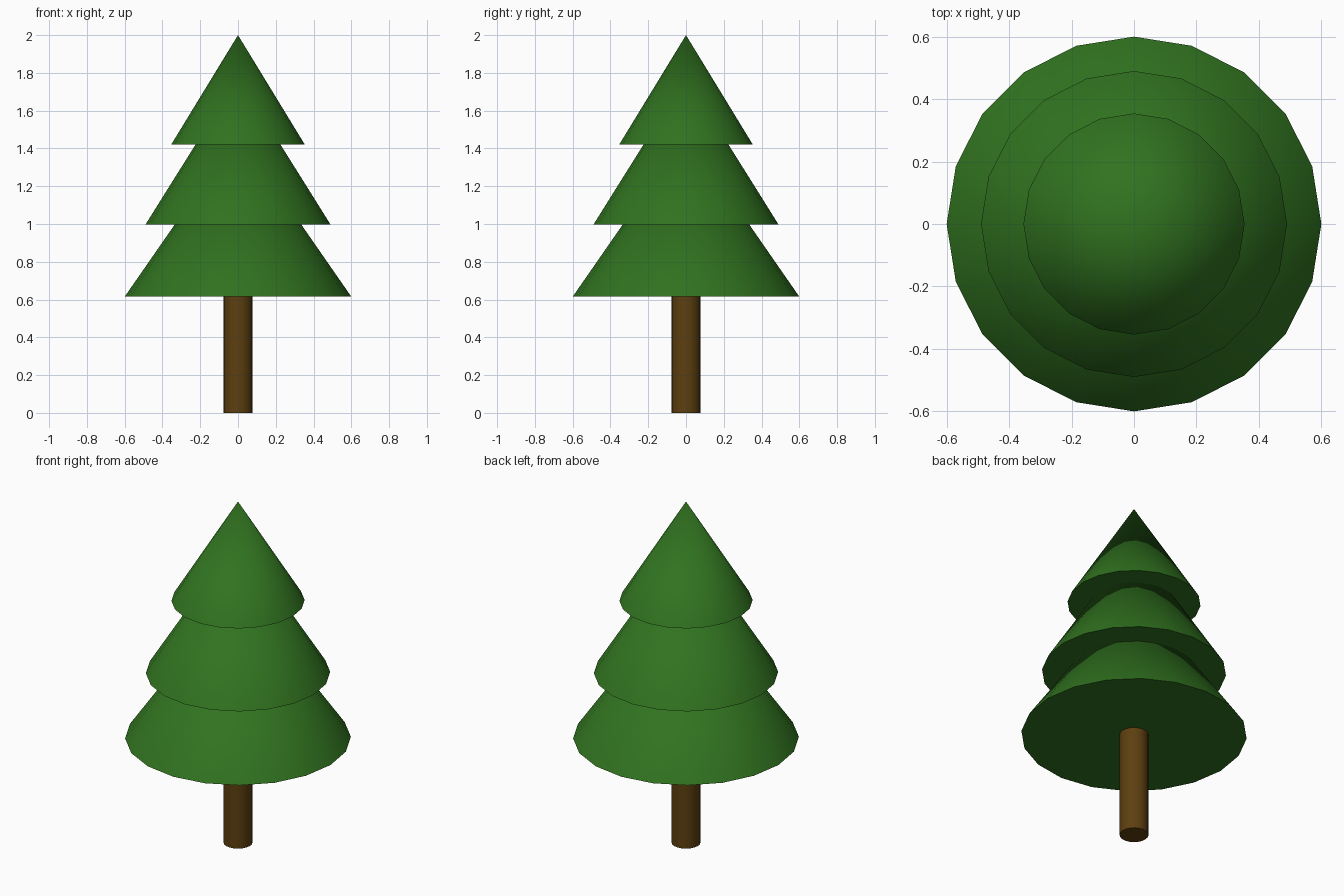
import bpy, math

if "Cube" in bpy.data.objects:
    bpy.data.objects.remove(bpy.data.objects["Cube"])

def material(name, color):
    m = bpy.data.materials.new(name)
    m.diffuse_color = color
    m.use_nodes = True
    m.node_tree.nodes["Principled BSDF"].inputs["Base Color"].default_value = m.diffuse_color
    return m

green = material("foliage_green", (0.03, 0.17, 0.014, 1))
brown = material("trunk_brown", (0.11, 0.05, 0.005, 1))

def add_cone(name, r_bottom, r_top, z0, z1, mat):
    bpy.ops.mesh.primitive_cone_add(vertices=20, radius1=r_bottom, radius2=r_top,
                                    depth=z1 - z0, location=(0, 0, (z0 + z1) / 2))
    obj = bpy.context.object
    obj.name = name
    obj.data.materials.append(mat)
    # smooth sides, crisp rims
    bpy.ops.object.shade_smooth_by_angle(angle=math.radians(30))
    return obj

# trunk, just entering the lowest tier
add_cone("trunk", 0.077, 0.077, 0.0, 0.63, brown)

# stacked foliage tiers: name, radius, base height, tip height
for name, r, z0, z1 in (("lower_foliage", 0.60, 0.615, 1.48),
                        ("middle_foliage", 0.49, 0.997, 1.78),
                        ("upper_foliage", 0.354, 1.42, 2.0)):
    add_cone(name, r, 0.0, z0, z1, green)
